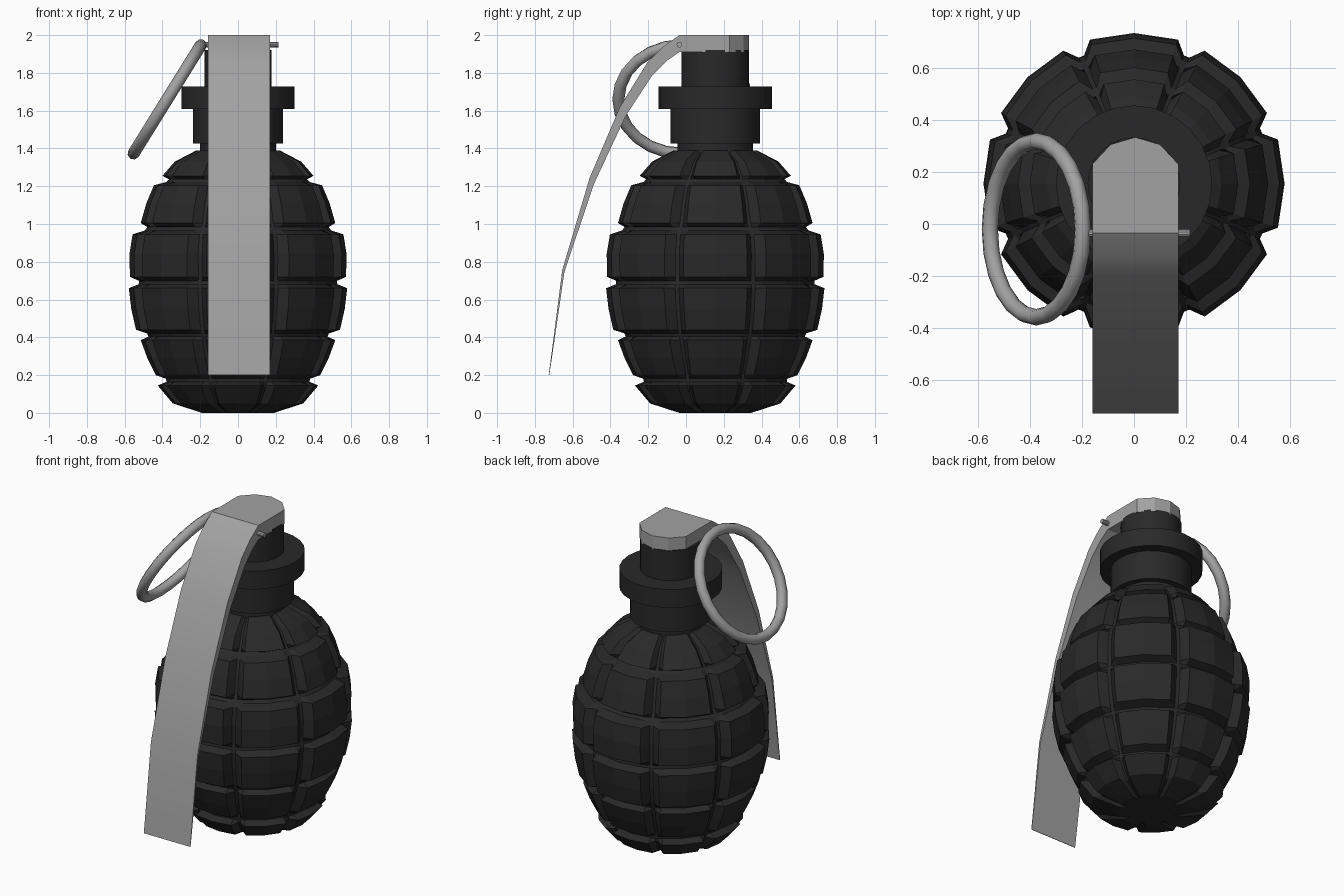
import bpy, bmesh, math
from mathutils import Matrix, Vector

cube = bpy.data.objects.get("Cube")
if cube:
    bpy.data.objects.remove(cube)

AXIS_Y = 0.155


def material(name, value, rough):
    m = bpy.data.materials.new(name)
    m.use_nodes = True
    col = (value, value, value, 1)
    m.diffuse_color = col
    node = m.node_tree.nodes["Principled BSDF"]
    node.inputs["Base Color"].default_value = col
    node.inputs["Roughness"].default_value = rough
    return m


IRON = material("dark iron", 0.022, 0.6)
STEEL = material("grey steel", 0.36, 0.5)


def finish(name, bm, mat, smooth=None):
    bmesh.ops.recalc_face_normals(bm, faces=bm.faces)
    mesh = bpy.data.meshes.new(name)
    bm.to_mesh(mesh)
    bm.free()
    mesh.materials.append(mat)
    ob = bpy.data.objects.new(name, mesh)
    bpy.context.collection.objects.link(ob)
    if smooth:
        bpy.ops.object.select_all(action='DESELECT')
        ob.select_set(True)
        bpy.context.view_layer.objects.active = ob
        bpy.ops.object.shade_smooth_by_angle(angle=math.radians(smooth))
    return ob


def skin(bm, rings, closed=False):
    """Join rings of equal vertex count; cap the ends unless closed."""
    loops = [[bm.verts.new(p) for p in ring] for ring in rings]
    n = len(loops[0])
    pairs = list(zip(loops, loops[1:])) + ([(loops[-1], loops[0])] if closed else [])
    for a, b in pairs:
        for i in range(n):
            j = (i + 1) % n
            bm.faces.new((a[i], a[j], b[j], b[i]))
    if not closed:
        bm.faces.new(loops[0])
        bm.faces.new(loops[-1])


# Body: rows of raised panels, each as (height, radius) from low to high edge
rows = [
    [(0.0, 0.19), (0.05, 0.345), (0.145, 0.425)],
    [(0.2, 0.435), (0.29, 0.48), (0.385, 0.515)],
    [(0.44, 0.54), (0.55, 0.565), (0.66, 0.578)],
    [(0.72, 0.572), (0.84, 0.575), (0.945, 0.558)],
    [(1.005, 0.515), (1.11, 0.485), (1.205, 0.445)],
    [(1.255, 0.4), (1.33, 0.335), (1.39, 0.22)],
]
DEPTH = 0.05
profile = []
for i, row in enumerate(rows):
    profile += [(z, r, False) for z, r in row]
    if i < len(rows) - 1:
        (za, ra), (zb, rb) = row[-1], rows[i + 1][0]
        for t in (0.35, 0.65):
            profile.append((za + (zb - za) * t, ra + (rb - ra) * t, True))
# Eight columns: two-faced panel, then a narrow groove
columns = [(-17, 0), (0, 0), (17, 0), (21.3, 1), (23.7, 1)]


def body_ring(z, radius, groove):
    pts = []
    for k in range(8):
        for deg, cut in columns:
            a = math.radians(deg + 45 * k)
            r = radius - (DEPTH if groove or cut else 0)
            pts.append((r * math.cos(a), AXIS_Y + r * math.sin(a), z))
    return pts


bm = bmesh.new()
skin(bm, [body_ring(*p) for p in profile])
finish("segmented_body", bm, IRON)


# Neck, collar and fuse housing
def turned(name, steps, sides=24):
    bm = bmesh.new()
    angles = [math.tau * i / sides for i in range(sides)]
    skin(bm, [[(r * math.cos(a), AXIS_Y + r * math.sin(a), z) for a in angles]
              for r, z in steps])
    finish(name, bm, IRON, 35)


turned("neck", [(0.2, 1.36), (0.2, 1.425), (0.237, 1.425), (0.237, 1.62)])
turned("collar", [(0.3, 1.61), (0.3, 1.728)])
turned("fuse_housing", [(0.178, 1.72), (0.178, 1.92)])

# Lever: cap with a faceted back, and a tapering arm curving down the front
X0, X1 = -0.16, 0.17
outline = [(X0, -0.035), (X1, -0.035), (X1, 0.23), (0.1, 0.305),
           (0.005, 0.333), (-0.09, 0.305), (X0, 0.23)]
bm = bmesh.new()
skin(bm, [[(x, y, z) for x, y in outline] for z in (1.91, 2.0)])
finish("lever_cap", bm, STEEL)

outer = [(-0.035, 2.0), (-0.12, 1.94), (-0.205, 1.855), (-0.35, 1.62), (-0.51, 1.245),
         (-0.655, 0.757), (-0.715, 0.29), (-0.727, 0.2)]
inner = [(-0.035, 1.91), (-0.1, 1.865), (-0.18, 1.785), (-0.32, 1.57), (-0.488, 1.21),
         (-0.644, 0.745), (-0.71, 0.29), (-0.724, 0.2)]
bm = bmesh.new()
skin(bm, [[(X0, *o), (X1, *o), (X1, *i), (X0, *i)] for o, i in zip(outer, inner)])
finish("lever_arm", bm, STEEL, 35)

# Safety pin through the lever
bm = bmesh.new()
bmesh.ops.create_cone(
    bm, cap_ends=True, segments=10, radius1=0.015, radius2=0.015, depth=0.42,
    matrix=Matrix.Translation((0.005, -0.035, 1.95)) @ Matrix.Rotation(math.pi / 2, 4, 'Y'))
finish("safety_pin", bm, STEEL, 35)

# Pull ring hanging at a slant from the pin
MAJOR, MINOR = 0.338, 0.032
centre = Vector((-0.375, -0.02, 1.66))
along = Vector((0.36, 0, 0.58)).normalized()
side = Vector((0, 1, 0))
normal = along.cross(side)
bm = bmesh.new()
rings = []
for i in range(24):
    a = math.tau * i / 24
    out = along * math.cos(a) + side * math.sin(a)
    rings.append([centre + out * (MAJOR + MINOR * math.cos(b)) + normal * MINOR * math.sin(b)
                  for b in (math.tau * j / 8 for j in range(8))])
skin(bm, rings, closed=True)
finish("pull_ring", bm, STEEL, 50)
